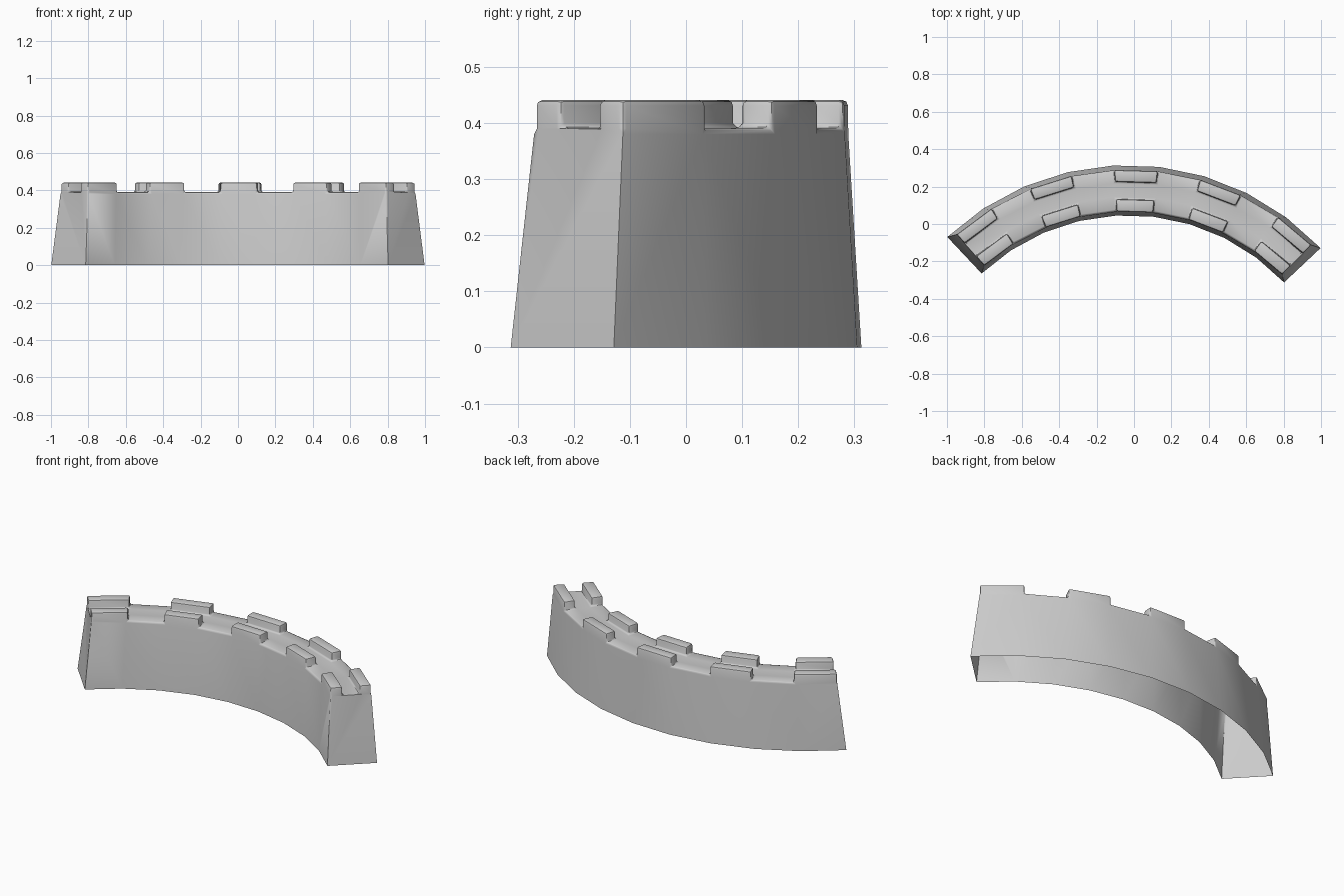
import bpy, bmesh, math

if "Cube" in bpy.data.objects:
    bpy.data.objects.remove(bpy.data.objects["Cube"])

SEGMENTS = 9
CENTRE = (-0.03, -1.097)
MID_ANGLE = 88.3
FLOOR_Z, MERLON_H = 0.39, 0.051


def ring(bm, radius, z, half_angle):
    """Row of vertices along an arc."""
    row = []
    for i in range(SEGMENTS + 1):
        a = math.radians(MID_ANGLE + half_angle - 2 * half_angle * i / SEGMENTS)
        row.append(bm.verts.new((CENTRE[0] + radius * math.cos(a),
                                 CENTRE[1] + radius * math.sin(a), z)))
    return row


bm = bmesh.new()

# Cross-section: outer foot, outer top, walkway edges, inner top, inner foot
section = [(1.412, 0, 45), (1.388, FLOOR_Z, 43.1), (1.325, FLOOR_Z, 43.1),
           (1.232, FLOOR_Z, 43.1), (1.166, FLOOR_Z, 43.1), (1.144, 0, 45)]
rows = [ring(bm, *s) for s in section]

# Wall sides and top, open underneath
merlon_bases = []
for r in range(len(rows) - 1):
    a, b = rows[r], rows[r + 1]
    for i in range(SEGMENTS):
        f = bm.faces.new((a[i], b[i], b[i + 1], a[i + 1]))
        if r in (1, 3) and i % 2 == 0:
            merlon_bases.append(f)

# Sloping end faces
for i in (0, SEGMENTS):
    bm.faces.new([row[i] for row in rows])

# Merlons rise from every other segment on both edges
out = bmesh.ops.extrude_discrete_faces(bm, faces=merlon_bases)
for f in out["faces"]:
    for v in f.verts:
        v.co.z += MERLON_H

bmesh.ops.recalc_face_normals(bm, faces=bm.faces[:])

# Rounded parapet edges
bm.normal_update()
edges = [e for e in bm.edges
         if min(v.co.z for v in e.verts) > 0.1 and len(e.link_faces) == 2
         and e.calc_face_angle(0) > math.radians(30)]
bmesh.ops.bevel(bm, geom=edges, offset=0.01, segments=2, profile=0.5,
                affect='EDGES', clamp_overlap=True)

mesh = bpy.data.meshes.new("curved_castle_wall")
bm.to_mesh(mesh)
bm.free()
wall = bpy.data.objects.new("curved_castle_wall", mesh)
bpy.context.collection.objects.link(wall)

bpy.context.view_layer.objects.active = wall
wall.select_set(True)
bpy.ops.object.shade_smooth_by_angle(angle=math.radians(40))
